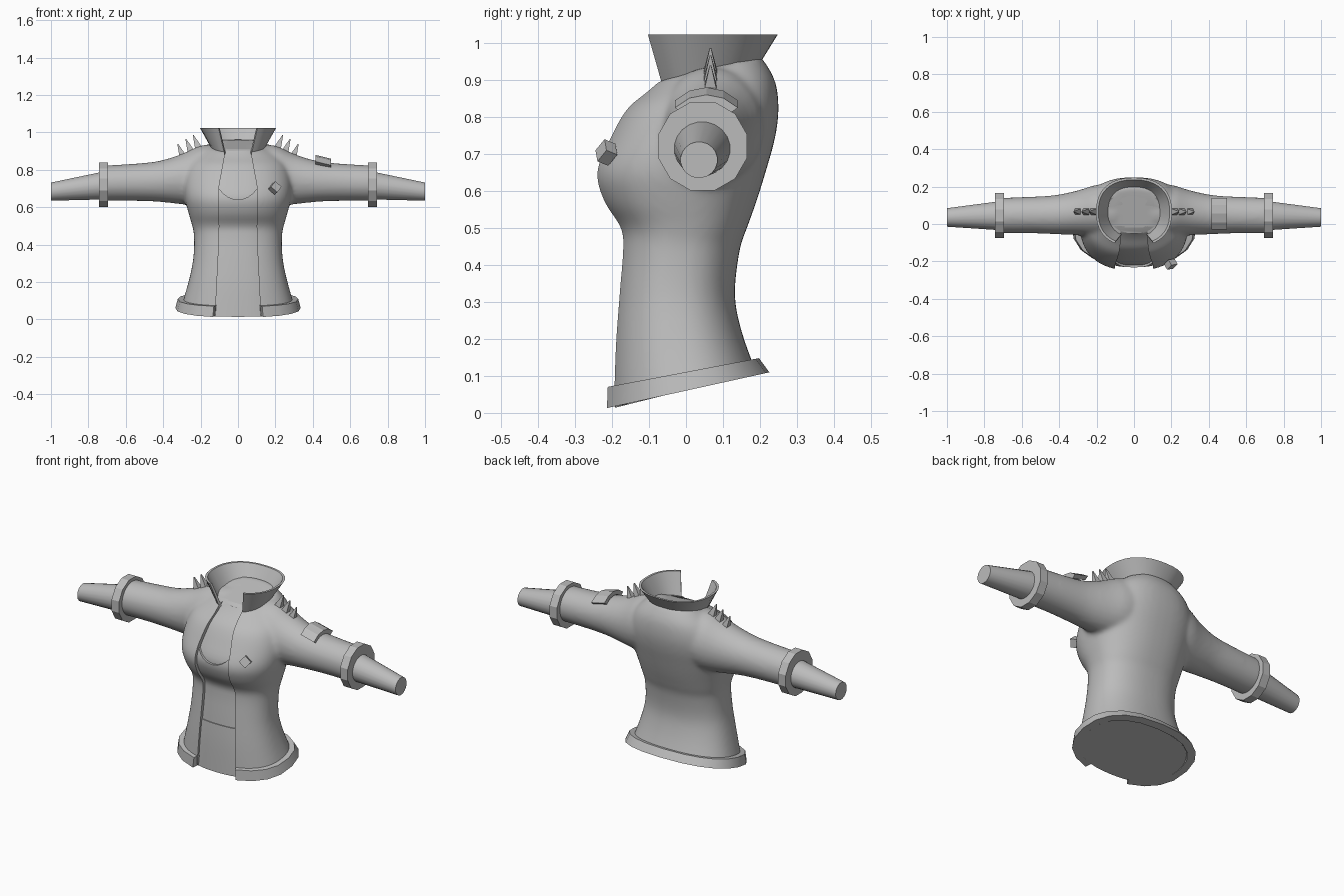
import bpy, bmesh, math
from math import sin, cos, pi, radians
from mathutils import Vector, Matrix

cube = bpy.data.objects.get("Cube")
if cube:
    bpy.data.objects.remove(cube)

grey = bpy.data.materials.new("plain grey")
grey.use_nodes = True
grey.diffuse_color = (0.5, 0.5, 0.5, 1)
grey.node_tree.nodes["Principled BSDF"].inputs["Base Color"].default_value = (0.5, 0.5, 0.5, 1)


def shade(mesh, angle):
    mesh.shade_smooth()
    mesh.set_sharp_from_angle(angle=radians(angle))


def finish(bm, name, angle=35):
    """Turn a bmesh into a grey object, smooth below the given angle."""
    bmesh.ops.recalc_face_normals(bm, faces=bm.faces)
    mesh = bpy.data.meshes.new(name)
    bm.to_mesh(mesh)
    bm.free()
    mesh.materials.append(grey)
    shade(mesh, angle)
    ob = bpy.data.objects.new(name, mesh)
    bpy.context.collection.objects.link(ob)
    return ob


def add_loft(bm, rings):
    """Bridge a series of equal point loops and cap both ends."""
    loops = [[bm.verts.new(p) for p in ring] for ring in rings]
    n = len(loops[0])
    for a, b in zip(loops, loops[1:]):
        for i in range(n):
            j = (i + 1) % n
            bm.faces.new((a[i], a[j], b[j], b[i]))
    bm.faces.new(loops[0][::-1])
    bm.faces.new(loops[-1])


def loft(name, rings, angle=35):
    bm = bmesh.new()
    add_loft(bm, rings)
    return finish(bm, name, angle)


def smooth_rows(rows, steps):
    """Catmull-Rom interpolation between profile rows."""
    out = []
    for k in range(len(rows) - 1):
        a, b = rows[max(k - 1, 0)], rows[k]
        c, d = rows[k + 1], rows[min(k + 2, len(rows) - 1)]
        for s in range(steps):
            t = s / steps
            out.append([q + t * (r - p) / 2 + t * t * (2 * p - 5 * q + 4 * r - w) / 2
                        + t ** 3 * (3 * q - p - 3 * r + w) / 2
                        for p, q, r, w in zip(a, b, c, d)])
    return out + [list(rows[-1])]


def oval_point(row, t, inset=0.0):
    """Point at angle t on a soft oval: height, half width, front, back, tilt."""
    z, hw, front, back, tilt = row
    power = lambda v: math.copysign(abs(v) ** 0.85, v)
    mid = (front + back) / 2
    y = mid + ((back - front) / 2 - inset) * power(sin(t))
    return Vector(((hw - inset) * power(cos(t)), y, z + tilt * (y - mid)))


def arm_ring(s, x, cy, cz, ry, rz, n):
    return [(s * x, cy + ry * cos(2 * pi * (i + .5) / n), cz + rz * sin(2 * pi * (i + .5) / n))
            for i in range(n)]


def torso_rings(inset=0.0, n=48):
    return [[oval_point(r, 2 * pi * i / n, inset) for i in range(n)]
            for r in smooth_rows(TORSO, 4)]


def boolean_cut(ob, cutter):
    cutter.hide_render = True
    mod = ob.modifiers.new("cut", 'BOOLEAN')
    mod.operation, mod.solver, mod.object = 'DIFFERENCE', 'EXACT', cutter


def bake(ob, cutter, angle):
    """Apply the modifiers and drop the cutter."""
    deps = bpy.context.evaluated_depsgraph_get()
    mesh = bpy.data.meshes.new_from_object(ob.evaluated_get(deps))
    ob.modifiers.clear()
    ob.data = mesh
    mesh.materials.clear()
    mesh.materials.append(grey)
    shade(mesh, angle)
    bpy.data.objects.remove(cutter)


# Torso profile: height, half width, front, back, tilt
TORSO = [(.06, .305, -.205, .19, .25), (.2, .265, -.2, .15, .12),
         (.32, .24, -.19, .132, 0), (.44, .235, -.18, .145, 0),
         (.5, .245, -.185, .165, 0), (.57, .265, -.23, .19, 0),
         (.65, .285, -.25, .215, 0), (.74, .29, -.212, .24, 0),
         (.82, .27, -.165, .25, 0), (.88, .225, -.115, .24, .1),
         (.93, .16, -.08, .2, .25)]
# Sleeve profile: x, centre y, centre z, radius y, radius z
SLEEVE = [(.1, .07, .775, .14, .16), (.2, .07, .77, .14, .16), (.3, .06, .75, .12, .135),
          (.42, .05, .738, .105, .11), (.55, .048, .733, .098, .1), (.72, .045, .728, .095, .095)]

# Jacket: torso and sleeves melted together, then slit open at the front
bm = bmesh.new()
add_loft(bm, torso_rings())
for s in (-1, 1):
    add_loft(bm, [arm_ring(s, *r, 24) for r in smooth_rows(SLEEVE, 3)])
jacket = finish(bm, "jacket")
melt = jacket.modifiers.new("melt", 'REMESH')
melt.mode, melt.voxel_size = 'VOXEL', .011
relax = jacket.modifiers.new("relax", 'SMOOTH')
relax.factor, relax.iterations = .5, 10
edge = [(.125, -.1), (.12, .05), (.105, .35), (.1, .5), (.105, .62), (.1, .72), (.072, .87), (.07, 1.1)]
outline = edge + [(-x, z) for x, z in reversed(edge)]
slit = loft("slit_cutter", [[(x, y, z) for x, z in outline] for y in (-.5, -.02)])
boolean_cut(jacket, slit)
bake(jacket, slit, 40)

# Chest, shirt with scooped neckline, and trouser front inside the opening
loft("chest", torso_rings(.03))
shirt = loft("shirt", torso_rings(.018))
scoop = loft("neckline_cutter", [[(.14 * cos(2 * pi * i / 32), y, .83 + .19 * sin(2 * pi * i / 32))
                                  for i in range(32)] for y in (-.5, .3)])
boolean_cut(shirt, scoop)
bake(shirt, scoop, 35)
bm = bmesh.new()
add_loft(bm, torso_rings(.013))
cut = bmesh.ops.bisect_plane(bm, geom=bm.verts[:] + bm.edges[:] + bm.faces[:], plane_co=(0, 0, .28),
                             plane_no=(0, 0, 1), clear_outer=True)
bmesh.ops.holes_fill(bm, edges=[e for e in bm.edges if e.is_boundary])
finish(bm, "trousers_top")

# Hem band, open at the front
LOW, HIGH = (.06, .335, -.225, .225, .22), (.108, .322, -.222, .197, .19)
sections = []
for i in range(19):
    t = radians(-70 + 320 * i / 18)
    sections.append([oval_point(LOW, t, .04), oval_point(LOW, t), oval_point(HIGH, t),
                     oval_point(HIGH, t, .04)])
loft("hem_band", sections)

# Flared collar, open at the front
BASE, TOP = (.91, .138, -.075, .2, .25), (1.022, .203, -.12, .248, 0)
sections = []
for i in range(33):
    t = radians(-63 + 306 * i / 32)
    sections.append([oval_point(BASE, t), oval_point(TOP, t), oval_point(TOP, t, .012),
                     oval_point(BASE, t, .012)])
loft("collar", sections)

for s, side in ((1, "left"), (-1, "right")):
    # Cuff and forearm
    loft(side + "_cuff", [arm_ring(s, x, .045, .72, .124, .124, 12) for x in (.695, .742)], 25)
    loft(side + "_forearm", [arm_ring(s, .7, .045, .718, .08, .077, 20),
                             arm_ring(s, 1, .035, .683, .05, .049, 20)])
    # Shoulder spikes
    for k, (x, z) in enumerate(((.215, .925), (.255, .905), (.298, .878))):
        bm = bmesh.new()
        bmesh.ops.create_cone(bm, cap_ends=True, segments=4, radius1=.027, radius2=.003, depth=.075)
        bm.transform(Matrix.Translation((s * (x + .01), .066, z + .025))
                     @ Matrix.Rotation(s * radians(22), 4, 'Y') @ Matrix.Rotation(pi / 4, 4, 'Z'))
        finish(bm, f"{side}_spike_{k + 1}", 20)

# Curved patch on the left sleeve
rings = []
for i in range(5):
    t = radians(45 + 90 * i / 4)
    rings.append([(x, .055 + r * cos(t), .755 + drop + r * sin(t))
                  for x, r, drop in ((.415, .09, .01), (.415, .12, .004), (.498, .12, -.016), (.498, .09, -.01))])
loft("sleeve_patch", rings, 15)

# Diamond badge on the left chest
bm = bmesh.new()
bmesh.ops.create_cube(bm, size=1)
bm.transform(Matrix.Translation((.197, -.215, .703)) @ Matrix.Rotation(radians(28), 4, 'Z')
             @ Matrix.Rotation(radians(-20), 4, 'X') @ Matrix.Rotation(pi / 4, 4, 'Y')
             @ Matrix.Diagonal((.045, .035, .045, 1)))
finish(bm, "badge", 20)
